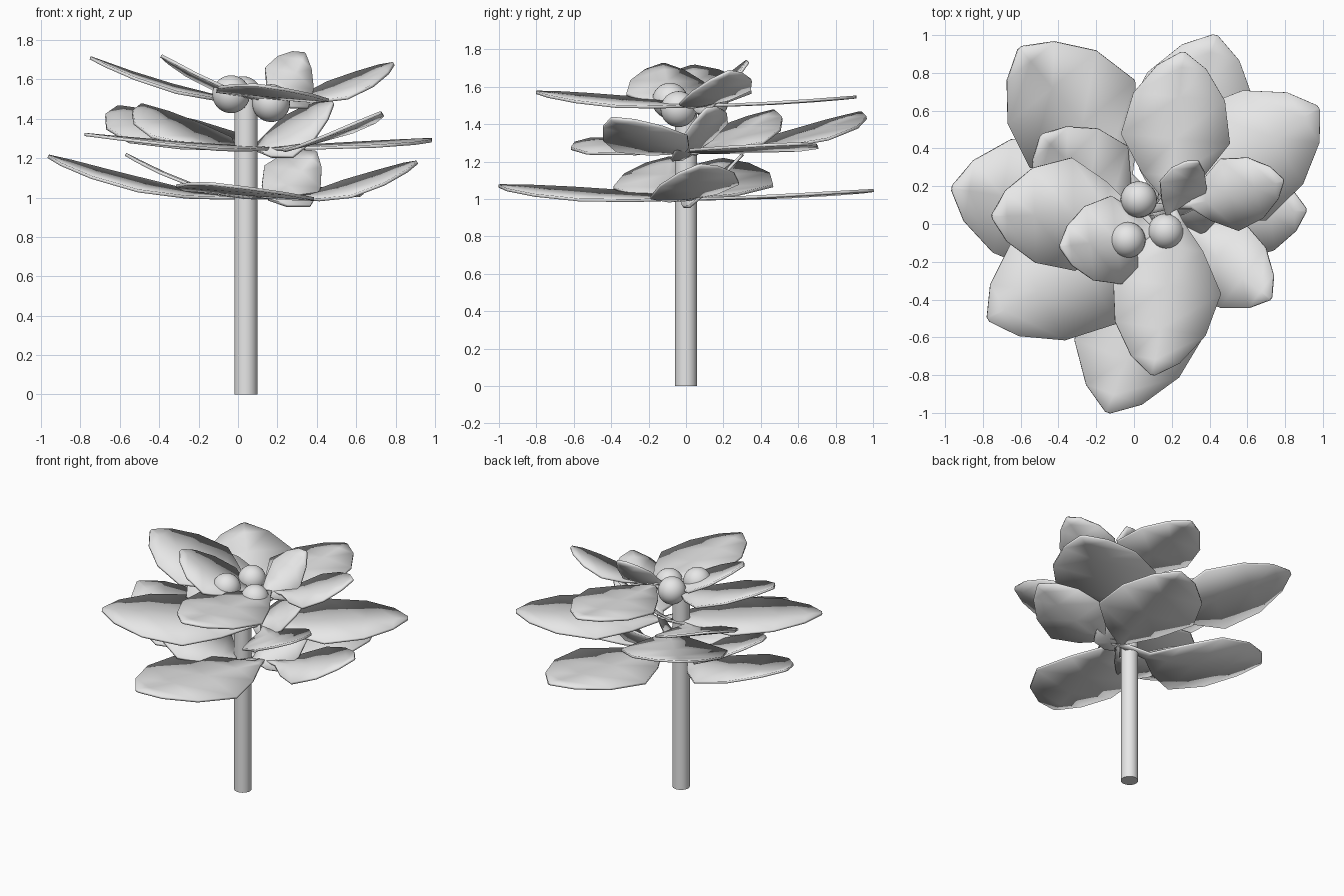
import bpy
import bmesh
import math
from mathutils import Matrix, Vector

cube = bpy.data.objects.get("Cube")
if cube:
    bpy.data.objects.remove(cube)

grey = bpy.data.materials.new("plain_grey")
grey.use_nodes = True
grey.diffuse_color = (0.8, 0.8, 0.8, 1)
grey.node_tree.nodes["Principled BSDF"].inputs["Base Color"].default_value = (0.8, 0.8, 0.8, 1)


def finish(obj, name, angle):
    obj.name = name
    obj.data.materials.append(grey)
    bpy.ops.object.select_all(action='DESELECT')
    obj.select_set(True)
    bpy.context.view_layer.objects.active = obj
    bpy.ops.object.shade_smooth_by_angle(angle=math.radians(angle))


# Trunk
bpy.ops.mesh.primitive_cylinder_add(vertices=24, radius=0.059, depth=1.5, location=(0.04, 0, 0.75))
finish(bpy.context.object, "trunk", 40)

# Round fruits at the crown
for i, spot in enumerate([(0.025, 0.13, 1.52), (-0.035, -0.085, 1.525), (0.168, -0.04, 1.48)]):
    bpy.ops.mesh.primitive_uv_sphere_add(segments=32, ring_count=16, radius=0.096, location=spot)
    finish(bpy.context.object, f"fruit_{i + 1}", 60)

# Blade outline: position along the blade, share of the half width
OUTLINE = [(0, 0.1), (0.17, 0.55), (0.42, 1), (0.7, 0.84), (0.9, 0.45), (1, 0.04)]
HUB = Vector((0.2, 0.1, 0))

# Leaves of one whorl: blade base, tip, half width, rise, sideways slope
LEAVES = {
    "back": ((0.19, 0.12), (0.26, 0.91), 0.29, 0.045, 0),
    "front": ((0.23, 0.02), (0.1, -0.8), 0.29, 0.07, -0.08),
    "left": ((-0.01, 0.06), (-0.75, 0.04), 0.3, 0.21, -0.06),
    "right": ((0.3, 0.1), (0.79, 0.23), 0.2, 0.18, 0.2),
    "steep_front": ((0.12, -0.06), (-0.39, -0.12), 0.235, 0.22, 0.02),
    "steep_back": ((0.18, 0.04), (0.34, 0.33), 0.16, 0.23, 0.8),
}


def add_leaf(name, leaf, placement):
    base, tip, half, rise, slope = leaf
    base, tip = Vector((*base, 0)), Vector((*tip, 0))
    axis = (tip - base).normalized()
    side = Vector((-axis.y, axis.x, slope)).normalized()
    bm = bmesh.new()
    rows = [(HUB, 0.018)]
    for t, share in OUTLINE:
        rows.append((base.lerp(tip, t) + Vector((0, 0, rise * t ** 1.6)), half * share))
    last = None
    for centre, width in rows:
        row = [bm.verts.new(placement @ (centre + side * width * k)) for k in (1, 0, -1)]
        if last:
            for a in range(2):
                bm.faces.new((last[a], last[a + 1], row[a + 1], row[a]))
        last = row
    bmesh.ops.recalc_face_normals(bm, faces=bm.faces[:])
    if sum(f.normal.z for f in bm.faces) < 0:
        bmesh.ops.reverse_faces(bm, faces=bm.faces[:])
    mesh = bpy.data.meshes.new(name)
    bm.to_mesh(mesh)
    bm.free()
    obj = bpy.data.objects.new(name, mesh)
    bpy.context.collection.objects.link(obj)
    solid = obj.modifiers.new("thickness", 'SOLIDIFY')
    solid.thickness = 0.016
    solid.offset = 0
    finish(obj, name, 30)


# Three whorls: hub position, turn in degrees, horizontal scale
WHORLS = {
    "lower": ((0.18, 0.05, 1.0), -10.6, 1.21),
    "middle": ((0.16, 0.07, 1.25), -52, 1.21),
    "upper": ((0.2, 0.1, 1.5), 0, 1),
}
for level, (spot, turn, scale) in WHORLS.items():
    placement = (Matrix.Translation(spot) @ Matrix.Rotation(math.radians(turn), 4, 'Z')
                 @ Matrix.Diagonal((scale, scale, 1, 1)) @ Matrix.Translation(-HUB))
    for part, leaf in LEAVES.items():
        add_leaf(f"{level}_{part}_leaf", leaf, placement)
